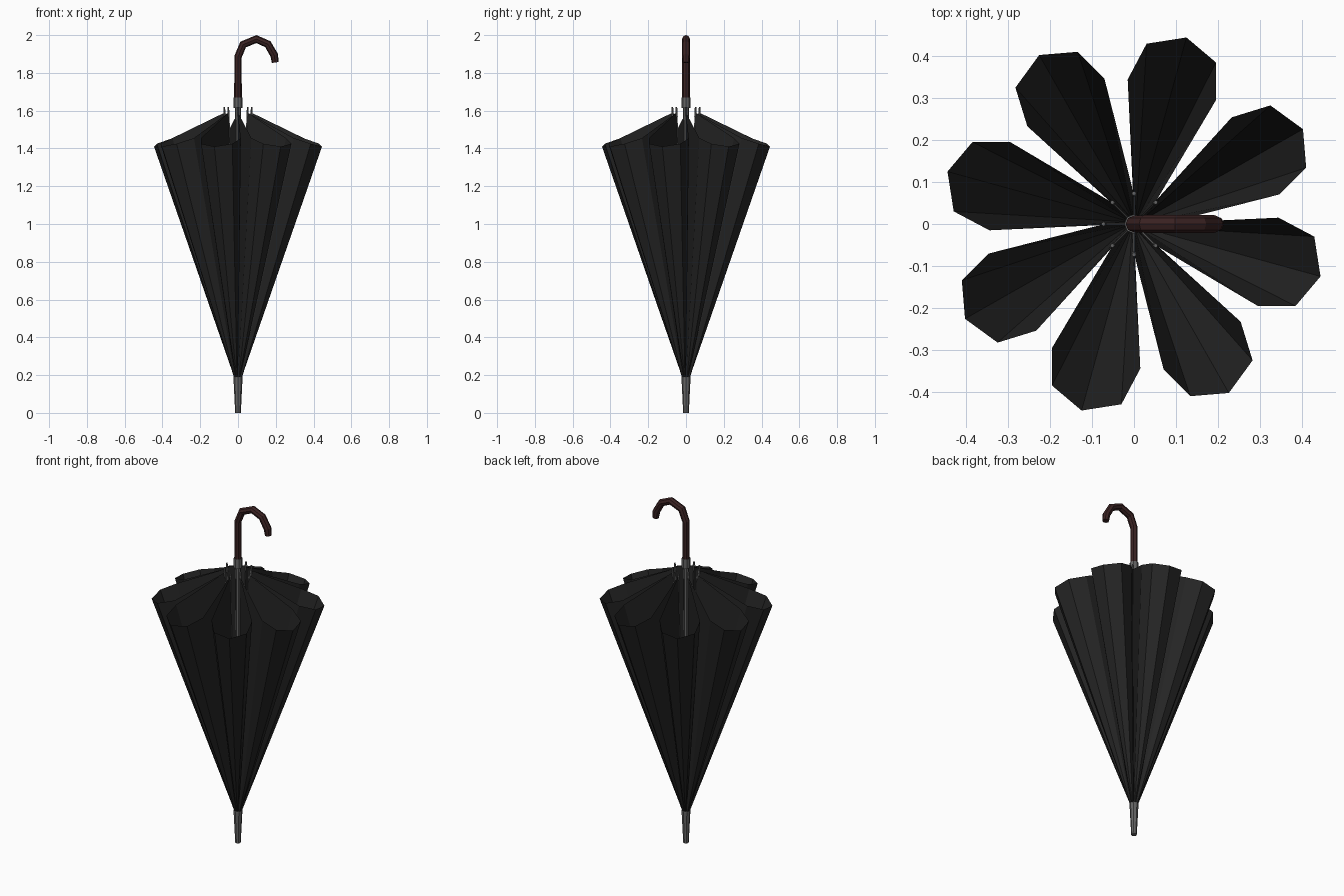
import bpy, bmesh, math
from mathutils import Vector

if "Cube" in bpy.data.objects:
    bpy.data.objects.remove(bpy.data.objects["Cube"])


def material(name, rgb):
    m = bpy.data.materials.new(name)
    m.diffuse_color = (*rgb, 1)
    m.use_nodes = True
    m.node_tree.nodes["Principled BSDF"].inputs["Base Color"].default_value = m.diffuse_color
    return m


CLOTH = material("black cloth", (0.018, 0.018, 0.018))
METAL = material("grey metal", (0.13, 0.13, 0.13))
GRIP = material("dark brown wood", (0.042, 0.016, 0.016))


def finish(name, bm, mat):
    me = bpy.data.meshes.new(name)
    bm.to_mesh(me)
    bm.free()
    me.materials.append(mat)
    ob = bpy.data.objects.new(name, me)
    bpy.context.collection.objects.link(ob)
    return ob


def sweep(bm, path, radii, sides=8):
    """Capped tube along a path with a radius per point."""
    pts = [Vector(p) for p in path]
    rings = []
    for i, p in enumerate(pts):
        a = (p - pts[i - 1]).normalized() if i else None
        b = (pts[i + 1] - p).normalized() if i < len(pts) - 1 else None
        t = ((a or b) + (b or a)).normalized()
        u = Vector((0, 1, 0))
        u = (u - t * u.dot(t)).normalized()
        v = u.cross(t)
        rings.append([bm.verts.new(p + radii[i] * (
            u * math.cos(k * math.tau / sides) + v * math.sin(k * math.tau / sides)))
            for k in range(sides)])
    for r, s in zip(rings, rings[1:]):
        for k in range(sides):
            n = (k + 1) % sides
            bm.faces.new((r[k], r[n], s[n], s[k]))
    bm.faces.new(rings[0])
    bm.faces.new(rings[-1])
    bmesh.ops.recalc_face_normals(bm, faces=bm.faces)


def tube(name, path, radii, mat, sides=8):
    bm = bmesh.new()
    sweep(bm, path, radii, sides)
    return finish(name, bm, mat)


def polar(r, deg, z):
    a = math.radians(deg)
    return Vector((r * math.cos(a), r * math.sin(a), z))


# ferrule, shaft and collar
tube("ferrule", [(0, 0, 0), (0, 0, 0.185), (0, 0, 0.20)], [0.015, 0.024, 0.022], METAL)
tube("shaft", [(0, 0, 0.15), (0, 0, 1.64)], [0.012, 0.012], METAL)
tube("runner", [(0, 0, 1.55), (0, 0, 1.63)], [0.015, 0.015], METAL)
tube("collar", [(0, 0, 1.615), (0, 0, 1.67)], [0.023, 0.023], METAL)

# crook handle
tube("handle",
     [(0, 0, 1.66), (0, 0, 1.885), (0.027, 0, 1.95), (0.097, 0, 1.979),
      (0.158, 0, 1.952), (0.192, 0, 1.893), (0.197, 0, 1.855)],
     [0.02, 0.02, 0.021, 0.021, 0.021, 0.021, 0.018], GRIP)

# folded canopy: eight teardrop loops of cloth strung between the ribs
# rim points: radius, angle from rib, height
RIM = [(0.07, 0, 1.59), (0.354, 11.5, 1.455), (0.432, 18.1, 1.425), (0.462, 29.3, 1.41),
       (0.431, 41, 1.425), (0.345, 47.5, 1.455), (0.07, 45, 1.59)]
bm = bmesh.new()
for i in range(8):
    base = i * 45
    top = [bm.verts.new(polar(r, base + a, z)) for r, a, z in RIM]
    low = [bm.verts.new(polar(0.022, base + k * 7.5, 0.19)) for k in range(7)]
    for k in range(6):
        bm.faces.new((low[k], low[k + 1], top[k + 1], top[k]))
bmesh.ops.remove_doubles(bm, verts=bm.verts, dist=0.0001)
finish("canopy", bm, CLOTH)

# ribs with end tips
ribs, tips = bmesh.new(), bmesh.new()
for i in range(8):
    a = i * 45
    sweep(ribs, [polar(0.018, a, 0.19), polar(0.068, a, 1.59)], [0.003, 0.003], 4)
    sweep(tips, [polar(0.070, a, 1.57), polar(0.073, a, 1.62)], [0.006, 0.005], 6)
finish("ribs", ribs, METAL)
finish("rib_tips", tips, METAL)
